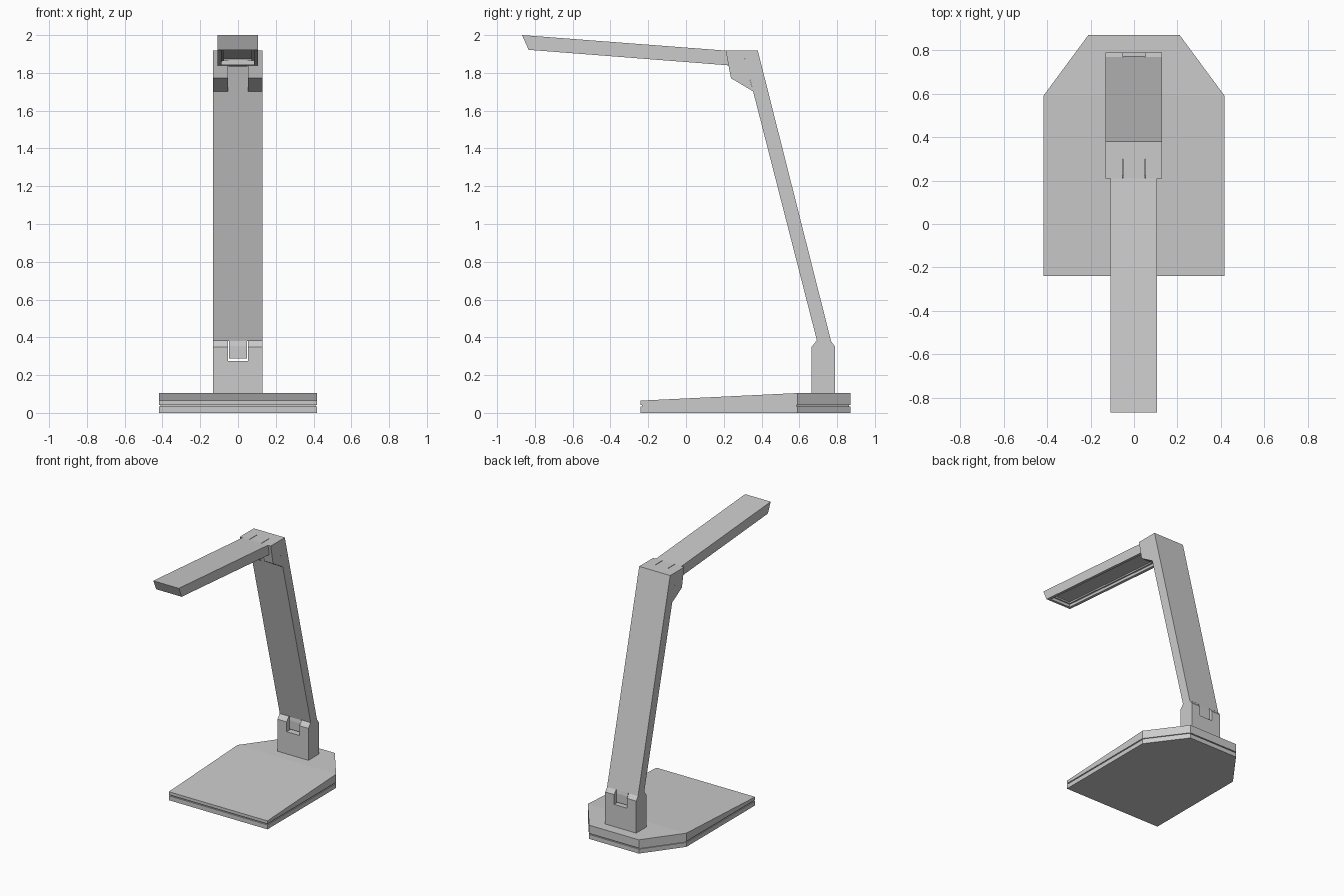
import bpy, bmesh

if "Cube" in bpy.data.objects:
    bpy.data.objects.remove(bpy.data.objects["Cube"])


def finish(name, bm):
    bmesh.ops.recalc_face_normals(bm, faces=bm.faces)
    me = bpy.data.meshes.new(name)
    bm.to_mesh(me)
    bm.free()
    ob = bpy.data.objects.new(name, me)
    bpy.context.collection.objects.link(ob)
    return ob


def profile_bm(pts, x0, x1):
    """Side profile (y, z) extruded along x."""
    bm = bmesh.new()
    f = bm.faces.new([bm.verts.new((x0, y, z)) for y, z in pts])
    ext = bmesh.ops.extrude_face_region(bm, geom=[f])["geom"]
    bmesh.ops.translate(bm, vec=(x1 - x0, 0, 0),
                        verts=[v for v in ext if isinstance(v, bmesh.types.BMVert)])
    bmesh.ops.recalc_face_normals(bm, faces=bm.faces)
    return bm


def profile(name, pts, x0, x1):
    return finish(name, profile_bm(pts, x0, x1))


HALF_PLAN = [(0.417, -0.24), (0.417, 0.59), (0.21, 0.87)]


def slab(name, z0, top, inset=0.0):
    """Six-sided base layer; top(y) gives the height of the upper surface."""
    k = 1 - inset
    right = [(x * k, 0.315 + (y - 0.315) * k) for x, y in HALF_PLAN]
    plan = right + [(-x, y) for x, y in reversed(right)]
    bm = bmesh.new()
    lo = [bm.verts.new((x, y, z0)) for x, y in plan]
    hi = [bm.verts.new((x, y, top(y))) for x, y in plan]
    bm.faces.new(lo)
    bm.faces.new([hi[i] for i in (0, 1, 4, 5)])
    bm.faces.new([hi[i] for i in (1, 2, 3, 4)])
    for i in range(6):
        j = (i + 1) % 6
        bm.faces.new((lo[i], lo[j], hi[j], hi[i]))
    return finish(name, bm)


# Base: lower plate, wedge-shaped upper shell, recessed seam between
slab("base_plate", 0.0, lambda y: 0.034)
slab("base_seam", 0.03, lambda y: 0.045, 0.015)
slab("base_shell", 0.042, lambda y: 0.065 + 0.04 * min(1, (y + 0.24) / 0.83))

# Lower hinge block with a slot cut through it
block = profile("lower_hinge_block",
                [(0.665, 0.10), (0.79, 0.10), (0.79, 0.35), (0.765, 0.383),
                 (0.692, 0.383), (0.665, 0.35)], -0.132, 0.13)
cutter = profile("slot_cutter", [(0.6, 0.275), (0.85, 0.275), (0.85, 0.5), (0.6, 0.5)],
                 -0.054, 0.054)
cutter.hide_render = True
cutter.hide_viewport = True
cut = block.modifiers.new("slot", "BOOLEAN")
cut.operation = "DIFFERENCE"
cut.solver = "EXACT"
cut.object = cutter

# Leaning arm and its lower tongue
profile("arm", [(0.694, 0.38), (0.768, 0.38), (0.38, 1.918), (0.30, 1.918)], -0.132, 0.13)
profile("arm_tongue", [(0.694, 0.38), (0.768, 0.38), (0.773, 0.355), (0.773, 0.288),
                       (0.69, 0.288), (0.69, 0.355)], -0.048, 0.048)

# Upper hinge cheeks on both sides of the slot
for side, x0, x1 in (("left", -0.132, -0.054), ("right", 0.054, 0.13)):
    profile("upper_hinge_cheek_" + side,
            [(0.21, 1.918), (0.30, 1.918), (0.355, 1.702), (0.238, 1.772)], x0, x1)

# Lamp head with a recessed light panel underneath
bm = profile_bm([(0.21, 1.918), (-0.868, 2.0), (-0.833, 1.922), (0.226, 1.84)], -0.109, 0.107)
for thick, depth in ((0.022, 0), (0.001, -0.02), (0.012, 0), (0.001, -0.01)):
    face = min((f for f in bm.faces if f.normal.z < -0.9), key=lambda f: f.calc_center_median().z
               if depth is None else -f.calc_area() if thick == 0.022 else abs(f.calc_center_median().x)
               + abs(f.calc_center_median().y + 0.31))
    bmesh.ops.inset_region(bm, faces=[face], thickness=thick, depth=depth, use_even_offset=True)
    bm.normal_update()
finish("lamp_head", bm)
profile("lamp_head_tongue", [(0.20, 1.918), (0.303, 1.918), (0.303, 1.87), (0.28, 1.835), (0.20, 1.842)],
        -0.05, 0.05)
